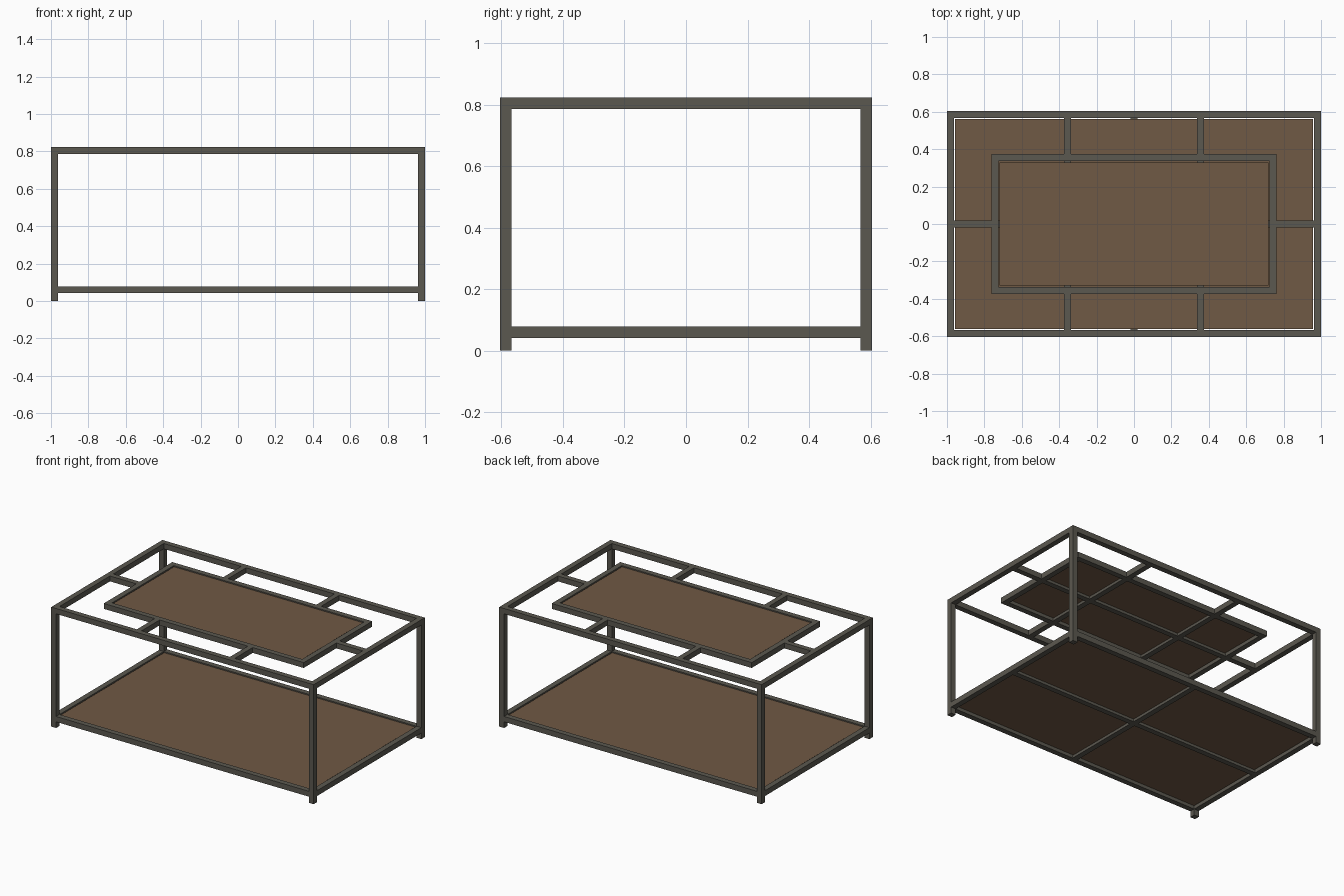
import bpy
import bmesh
from mathutils import Matrix

if "Cube" in bpy.data.objects:
    bpy.data.objects.remove(bpy.data.objects["Cube"])

T = 0.037                 # width of the square tube
X, Y, H = 1.0, 0.605, 0.823
IX, IY = 0.762, 0.373     # outer half size of the inner top frame
SX = 0.355                # sideways offset of the cross bars


def material(name, rgb):
    m = bpy.data.materials.new(name)
    m.diffuse_color = (*rgb, 1)
    m.use_nodes = True
    m.node_tree.nodes["Principled BSDF"].inputs["Base Color"].default_value = m.diffuse_color
    return m


metal = material("dark grey metal", (0.105, 0.098, 0.080))
wood = material("brown wood", (0.160, 0.100, 0.058))


def boxes(name, mat, spans):
    """One object from boxes given as (x0, x1, y0, y1, z0, z1)."""
    bm = bmesh.new()
    for x0, x1, y0, y1, z0, z1 in spans:
        mid = ((x0 + x1) / 2, (y0 + y1) / 2, (z0 + z1) / 2)
        size = (x1 - x0, y1 - y0, z1 - z0, 1)
        bmesh.ops.create_cube(bm, size=1, matrix=Matrix.Translation(mid) @ Matrix.Diagonal(size))
    me = bpy.data.meshes.new(name)
    bm.to_mesh(me)
    bm.free()
    me.materials.append(mat)
    ob = bpy.data.objects.new(name, me)
    bpy.context.collection.objects.link(ob)
    return ob


def mirrored(span, axes):
    """The span plus its mirror images across the given axes."""
    out = [span]
    for a in axes:
        i = 2 * a
        out += [s[:i] + (-s[i + 1], -s[i]) + s[i + 2:] for s in out]
    return out


def rails(hx, hy, z0, z1, corner):
    """Four rails; the long ones stop short of the corners by 'corner'."""
    return (mirrored((-hx + corner, hx - corner, hy - T, hy, z0, z1), [1])
            + mirrored((hx - T, hx, -hy + T, hy - T, z0, z1), [0])) 


# Legs at the four corners
boxes("legs", metal, mirrored((X - T, X, Y - T, Y, 0, H), [0, 1]))

# Outer frames, top and bottom
top0 = H - T
boxes("top_frame", metal, rails(X, Y, top0, H, T))
low0, low1 = 0.042, 0.042 + T
boxes("shelf_frame", metal, rails(X, Y, low0, low1, T))

# Inner frame of the top, and short bars tying it to the outer frame
boxes("inner_top_frame", metal, rails(IX, IY, top0, H, 0))
boxes("tie_bars", metal,
      mirrored((SX - T / 2, SX + T / 2, IY, Y - T, top0, H), [0, 1])
      + mirrored((IX, X - T, -T / 2, T / 2, top0, H), [0]))

# Supports running under the two panels
mid = T / 2


def supports(name, hx, hy, z, offsets):
    boxes(name, metal,
          [(-hx, hx, -T / 2, T / 2, z, z + mid)]
          + [(x - T / 2, x + T / 2, s * T / 2 if s > 0 else -hy,
              hy if s > 0 else -T / 2, z, z + mid) for x in offsets for s in (1, -1)])


supports("top_supports", IX - T, IY - T, top0, (-SX, SX))
supports("shelf_supports", X - T, Y - T, low0, (0,))

# Wooden panels resting on the supports, with a narrow gap all round
gap = 0.006
for name, hx, hy, z in (("top_panel", IX - T - gap, IY - T - gap, top0),
                        ("shelf_panel", X - T - gap, Y - T - gap, low0)):
    boxes(name, wood, [(-hx, hx, -hy, hy, z + mid, z + mid + 0.014)])
